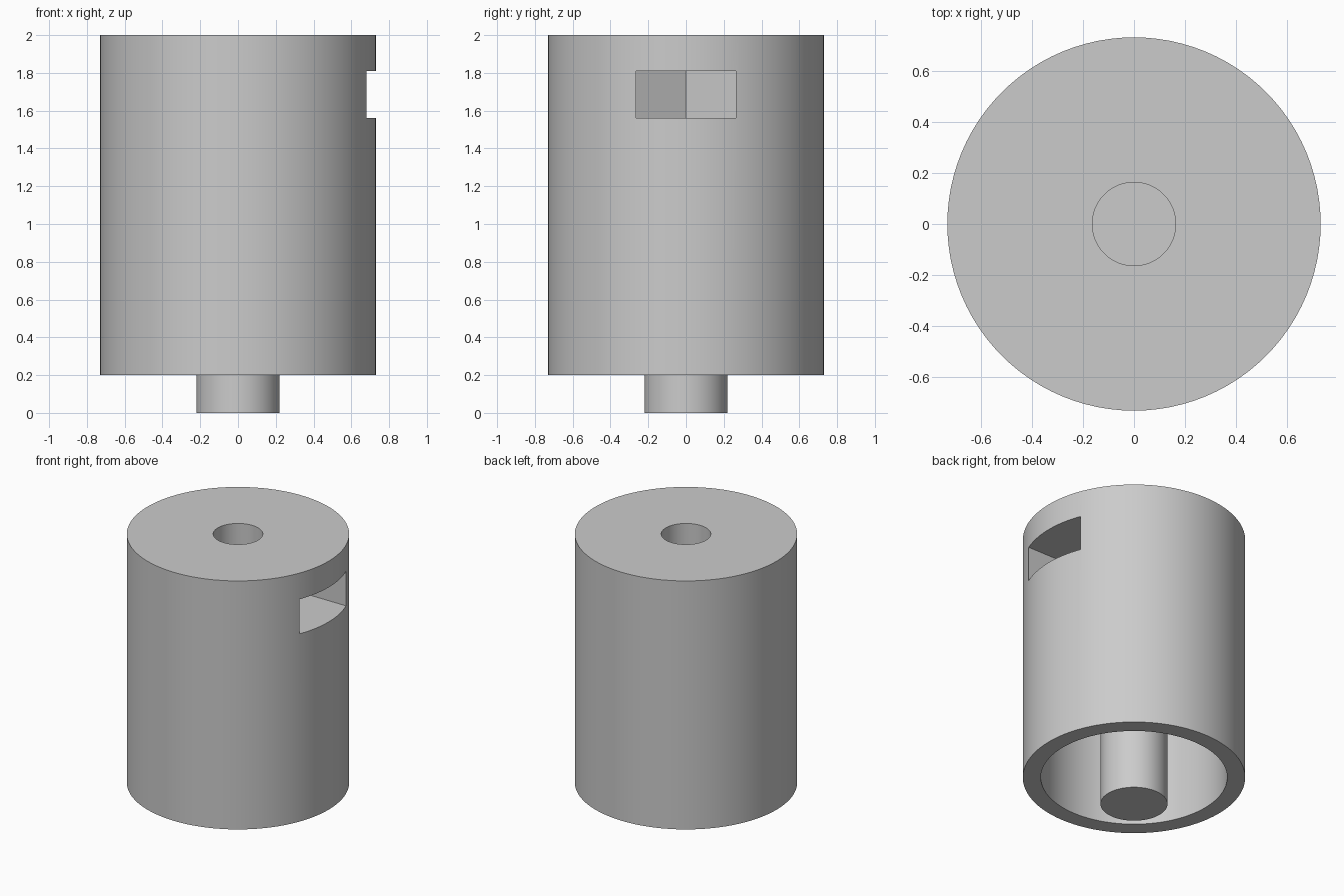
import bpy
import bmesh
import math
from mathutils import Vector

cube = bpy.data.objects.get("Cube")
if cube:
    bpy.data.objects.remove(cube, do_unlink=True)

grey = bpy.data.materials.new("plain grey")
grey.use_nodes = True
COLOUR = (0.6, 0.6, 0.6, 1)
grey.diffuse_color = COLOUR
grey.node_tree.nodes["Principled BSDF"].inputs["Base Color"].default_value = COLOUR


def make_object(name, bm):
    bmesh.ops.recalc_face_normals(bm, faces=bm.faces)
    mesh = bpy.data.meshes.new(name)
    bm.to_mesh(mesh)
    bm.free()
    mesh.materials.append(grey)
    obj = bpy.data.objects.new(name, mesh)
    bpy.context.collection.objects.link(obj)
    return obj


def revolve(name, profile, steps=96):
    bm = bmesh.new()
    verts = [bm.verts.new((r, 0, z)) for r, z in profile]
    edges = [bm.edges.new(pair) for pair in zip(verts, verts[1:])]
    bmesh.ops.spin(bm, geom=verts + edges, cent=(0, 0, 0), axis=(0, 0, 1),
                   angle=math.tau, steps=steps, use_duplicate=False)
    bmesh.ops.remove_doubles(bm, verts=bm.verts, dist=0.0005)
    return make_object(name, bm)


def prism(name, outline, bottom, top):
    bm = bmesh.new()
    face = bm.faces.new([bm.verts.new((x, y, bottom)) for x, y in outline])
    ext = bmesh.ops.extrude_face_region(bm, geom=[face])
    moved = [v for v in ext["geom"] if isinstance(v, bmesh.types.BMVert)]
    bmesh.ops.translate(bm, verts=moved, vec=Vector((0, 0, top - bottom)))
    return make_object(name, bm)


# Hollow sleeve with blind top hole and central stem
hole, outer, inner, stem = 0.163, 0.73, 0.612, 0.22
floor, ceiling = 1.4, 1.2
body = revolve("sleeve_with_stem", [
    (0, floor), (hole, floor), (hole, 2), (outer, 2), (outer, 0.2),
    (inner, 0.2), (inner, ceiling), (stem, ceiling), (stem, 0), (0, 0)])

# Side slot ending in half a hexagon around the axis
half = 0.265
point = half / math.cos(math.pi / 6)
cutter = prism("slot_cutter", [
    (-point, 0), (-point / 2, -half), (1, -half), (1, half),
    (-point / 2, half)], 1.56, 1.81)
cutter.hide_render = True

mod = body.modifiers.new("side_slot", "BOOLEAN")
mod.operation = "DIFFERENCE"
mod.solver = "EXACT"
mod.object = cutter
bpy.ops.object.select_all(action="DESELECT")
body.select_set(True)
bpy.context.view_layer.objects.active = body
bpy.ops.object.modifier_apply(modifier=mod.name)
bpy.data.objects.remove(cutter, do_unlink=True)

bpy.ops.object.shade_smooth_by_angle(angle=math.radians(30))
